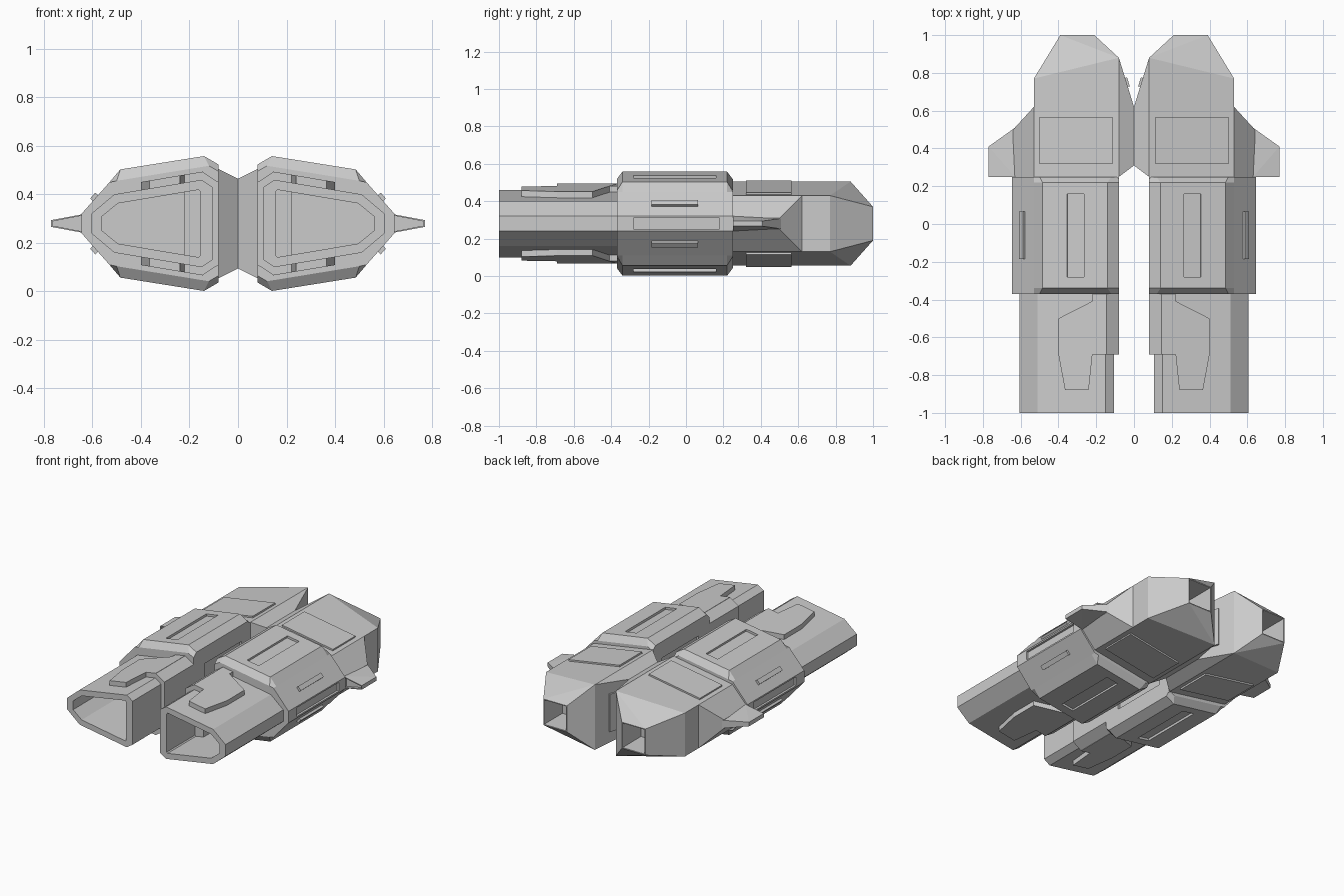
import bpy, bmesh
from math import atan2
from mathutils import Matrix, Vector

if "Cube" in bpy.data.objects:
    bpy.data.objects.remove(bpy.data.objects["Cube"])

MID = 0.28      # height of the horizontal symmetry plane; meshes are built around it
SLOPE = 0.165   # tilt of the roof faces (radians)


def finish(name, bm, mirror_z=False, cutter=None):
    bmesh.ops.recalc_face_normals(bm, faces=bm.faces[:])
    me = bpy.data.meshes.new(name)
    bm.to_mesh(me)
    bm.free()
    ob = bpy.data.objects.new(name, me)
    ob.location.z = MID
    bpy.context.scene.collection.objects.link(ob)
    if cutter:
        b = ob.modifiers.new("recesses", 'BOOLEAN')
        b.operation, b.solver, b.object = 'DIFFERENCE', 'EXACT', cutter
        bpy.context.view_layer.objects.active = ob
        bpy.ops.object.modifier_apply(modifier=b.name)
        bpy.data.objects.remove(cutter)
    m = ob.modifiers.new("mirror", 'MIRROR')
    m.use_axis = (True, False, mirror_z)
    m.use_clip = False
    m.use_mirror_merge = False
    return ob


def loft(name, rings, cutter=None):
    """Skin (y, upper half profile) rings; each profile is mirrored downward."""
    bm = bmesh.new()
    loops = []
    for y, half in rings:
        pts = half + [(x, -z) for x, z in reversed(half)]
        loops.append([bm.verts.new((x, y, z)) for x, z in pts])
    n = len(loops[0])
    for a, b in zip(loops, loops[1:]):
        for i in range(n):
            j = (i + 1) % n
            bm.faces.new((a[i], a[j], b[j], b[i]))
    bm.faces.new(loops[0])
    bm.faces.new(loops[-1])
    return finish(name, bm, cutter=cutter)


def hull(name, pts, hole=None):
    """Convex solid from upper points; hole = (y direction, rim, depth)."""
    bm = bmesh.new()
    for x, y, z in pts:
        bm.verts.new((x, y, z))
        bm.verts.new((x, y, -z))
    bmesh.ops.convex_hull(bm, input=bm.verts[:])
    bmesh.ops.dissolve_limit(bm, angle_limit=0.02, verts=bm.verts[:], edges=bm.edges[:])
    bmesh.ops.recalc_face_normals(bm, faces=bm.faces[:])
    if hole:
        d, rim, depth = hole
        bm.normal_update()
        f = [max(bm.faces, key=lambda q: q.normal.y * d)]
        bmesh.ops.inset_individual(bm, faces=f, thickness=rim)
        v = bmesh.ops.extrude_discrete_faces(bm, faces=f)["faces"][0].verts
        bmesh.ops.translate(bm, verts=list(v), vec=Vector((0, -d * depth, 0)))
    return finish(name, bm)


def add_box(bm, c, size, ry=0.0, rz=0.0):
    m = (Matrix.Translation(c) @ Matrix.Rotation(rz, 4, 'Z')
         @ Matrix.Rotation(ry, 4, 'Y') @ Matrix.Diagonal((*size, 1)))
    bmesh.ops.create_cube(bm, size=1, matrix=m)


def box(name, c, size, ry=0.0, rz=0.0, mirror_z=True):
    bm = bmesh.new()
    add_box(bm, c, size, ry, rz)
    return finish(name, bm, mirror_z)


# hollow front barrels
tube = [(.105, .15), (.15, .18), (.51, .12), (.605, .04)]
bore = [(.155, .132), (.162, .139), (.495, .083), (.56, .03)]
loft("front_barrel", [(-.36, tube), (-1, tube), (-1, bore), (-.42, bore)])

# thickened inner collar and the stepped plates on top and bottom of the barrels
collar = [(.08, .17), (.145, .212), (.22, .2)]
loft("barrel_collar", [(-.69, collar), (-.36, collar)])
bm = bmesh.new()
plate = [(.145, -.37), (.40, -.5), (.40, -.69), (.365, -.88), (.24, -.88), (.22, -.69), (.145, -.69)]
lo, hi = ([bm.verts.new((x, y, .18 - (x - .15) * .167 + h)) for x, y in plate] for h in (-.01, .033))
bm.faces.new(lo)
bm.faces.new(hi)
for i in range(len(plate)):
    j = (i + 1) % len(plate)
    bm.faces.new((lo[i], lo[j], hi[j], hi[i]))
finish("barrel_plate", bm, True)

# recesses in the armoured middle: roof, belly, outer flank and inner wall
bm = bmesh.new()
for s in (1, -1):
    add_box(bm, (.31, -.06, .251 * s), (.09, .44, .03), .159 * s)
add_box(bm, (.645, -.05, 0), (.03, .46, .06))
add_box(bm, (.08, -.05, 0), (.03, .40, .26))
cut = finish("recess_cutter", bm)
cut.modifiers.clear()
cut.hide_render = True

# armoured middle sections with bevelled ends
end = [(.08, .215), (.12, .238), (.50, .176), (.53, .17), (.645, .04)]
full = [(.08, .243), (.14, .278), (.485, .223), (.53, .17), (.645, .04)]
loft("middle_armour", [(-.37, end), (-.34, full), (.22, full), (.25, end)], cut)

# bars on the sloping flanks
box("flank_bar", (.588, -.06, .105), (.032, .25, .03), atan2(.13, .115))

# rear hulls with open nozzles
hull("rear_hull", [(.08, .24, .225), (.53, .24, .15), (.53, .77, .15), (.08, .88, .225),
                   (.21, 1, .09), (.39, 1, .09)], hole=(1, .008, .2))
hull("rear_flank", [(.53, .24, .15), (.64, .24, .03), (.64, .5, .03), (.53, .62, .15)])
box("rear_roof_panel", (.305, .4425, .1875), (.395, .245, .022), SLOPE)

# side fins
hull("side_fin", [(.63, .25, .04), (.77, .25, .014), (.77, .41, .014), (.63, .51, .028)],
     hole=(-1, .008, .02))

# wedge bridge joining both hulls, with upright bars on its rear faces
hull("centre_bridge", [(.08, .25, .225), (.08, .88, .225), (0, .62, .185), (0, .31, .185)])
box("bridge_bar", (.04, .75, 0), (.022, .05, .26), rz=-.3, mirror_z=False)
